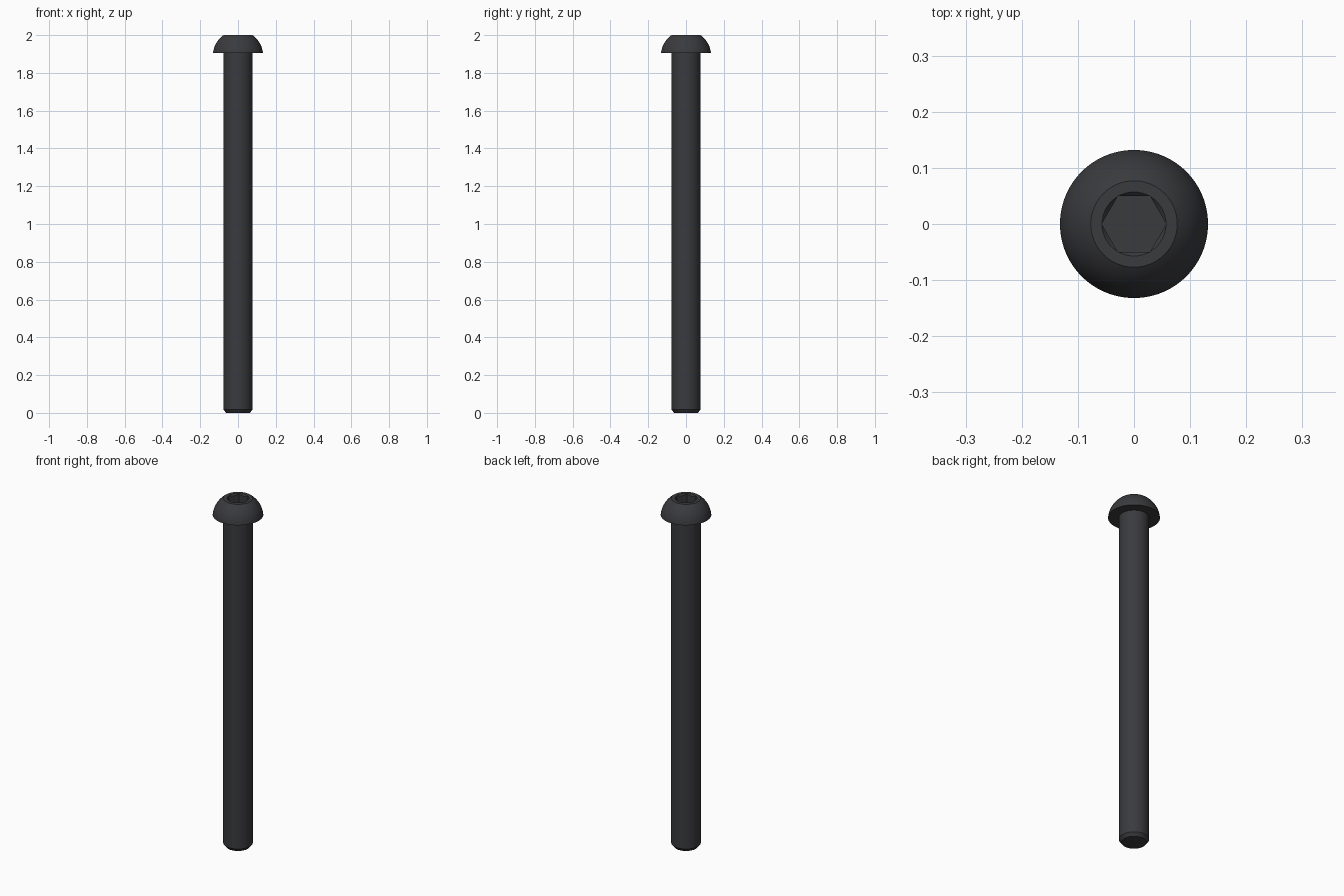
import bpy, bmesh, math

if "Cube" in bpy.data.objects:
    bpy.data.objects.remove(bpy.data.objects["Cube"])

SEG = 96


def lathe(name, profile, seg=SEG):
    """Revolve (radius, z) points about z; ends are capped flat."""
    bm = bmesh.new()
    rings = [[bm.verts.new((r * math.cos(2 * math.pi * i / seg),
                            r * math.sin(2 * math.pi * i / seg), z))
              for i in range(seg)] for r, z in profile]
    for a, b in zip(rings, rings[1:]):
        for i in range(seg):
            j = (i + 1) % seg
            bm.faces.new((a[i], a[j], b[j], b[i]))
    bm.faces.new(rings[0][::-1])
    bm.faces.new(rings[-1])
    bmesh.ops.recalc_face_normals(bm, faces=bm.faces)
    mesh = bpy.data.meshes.new(name)
    bm.to_mesh(mesh)
    bm.free()
    obj = bpy.data.objects.new(name, mesh)
    bpy.context.collection.objects.link(obj)
    return obj


# Chamfered shank and spherical button head in one profile
profile = [(0.063, 0), (0.077, 0.018), (0.077, 1.905)]
centre, radius = 1.892, 0.1326
a0 = math.asin((1.905 - centre) / radius)
a1 = math.asin((2.0 - centre) / radius)
for k in range(15):
    a = a0 + (a1 - a0) * k / 14
    profile.append((radius * math.cos(a), centre + radius * math.sin(a)))
screw = lathe("button_head_screw", profile)

# Hex key socket and its conical lead-in
hex_cutter = lathe("hex_socket_cutter", [(0.0575, 1.943), (0.0575, 2.05)], 6)
cone_cutter = lathe("socket_chamfer_cutter", [(0.048, 1.991), (0.067, 2.01)])

bpy.context.view_layer.objects.active = screw
screw.select_set(True)
for cutter in (hex_cutter, cone_cutter):
    mod = screw.modifiers.new(cutter.name, "BOOLEAN")
    mod.operation = "DIFFERENCE"
    mod.solver = "EXACT"
    mod.object = cutter
    bpy.ops.object.modifier_apply(modifier=mod.name)
    bpy.data.objects.remove(cutter)

bpy.ops.object.shade_smooth_by_angle(angle=math.radians(25))

# Black oxide finish
mat = bpy.data.materials.new("black_steel")
mat.diffuse_color = (0.042, 0.043, 0.048, 1)
mat.use_nodes = True
mat.node_tree.nodes["Principled BSDF"].inputs["Base Color"].default_value = mat.diffuse_color
screw.data.materials.clear()
screw.data.materials.append(mat)
